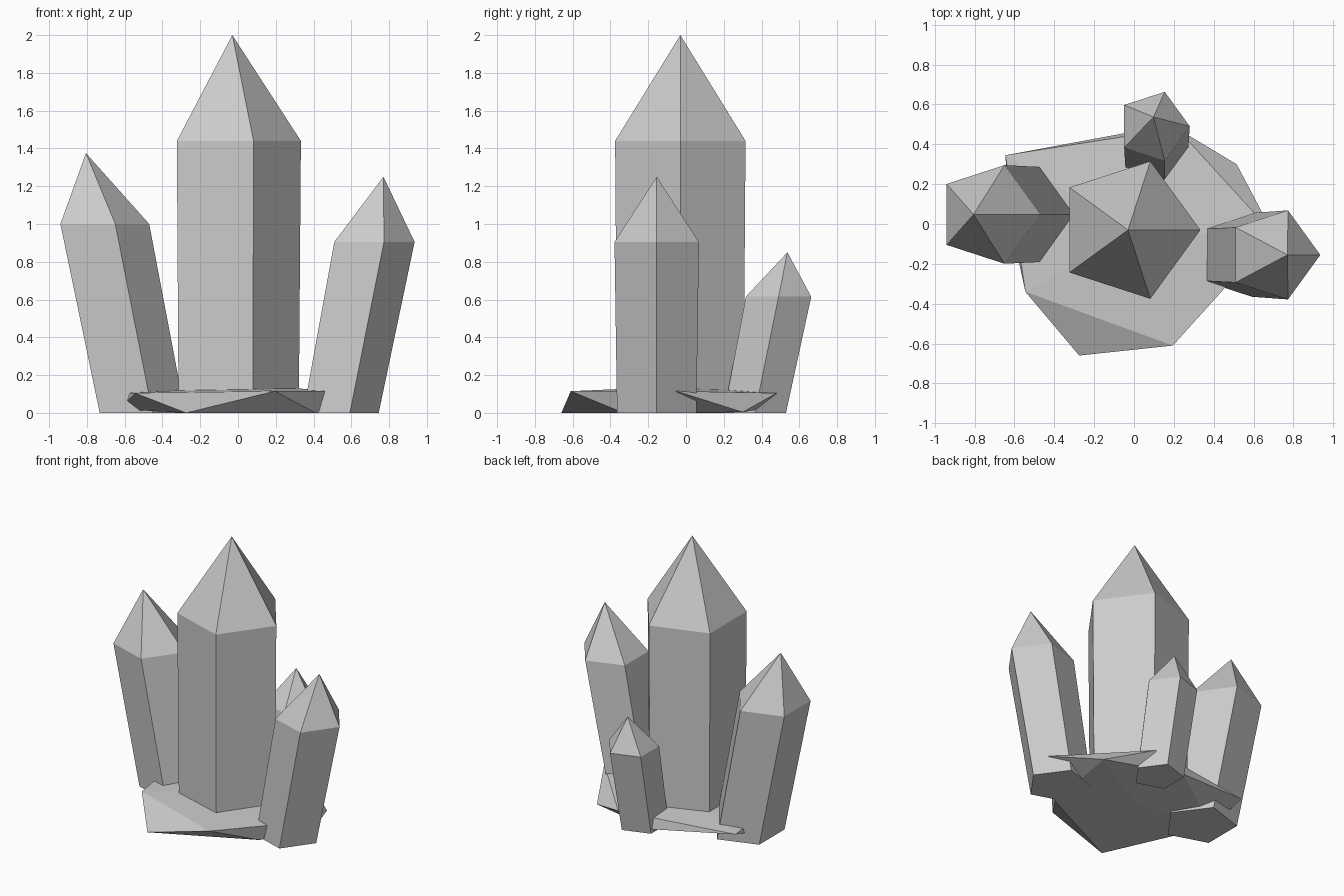
import bpy
from math import cos, sin, tau

if "Cube" in bpy.data.objects:
    bpy.data.objects.remove(bpy.data.objects["Cube"])


def make(name, verts, faces):
    me = bpy.data.meshes.new(name)
    me.from_pydata(verts, [], faces)
    ob = bpy.data.objects.new(name, me)
    bpy.context.collection.objects.link(ob)
    return ob


def crystal(name, base, r0, shoulder, r1, tip):
    """Five-sided leaning prism with a pointed tip."""
    n = 5
    verts = [(c[0] + r * cos(tau * i / n), c[1] + r * sin(tau * i / n), c[2])
             for c, r in ((base, r0), (shoulder, r1)) for i in range(n)]
    verts.append(tip)
    faces = [tuple(reversed(range(n)))]
    for i in range(n):
        j = (i + 1) % n
        faces += [(i, j, n + j, n + i), (n + i, n + j, 2 * n)]
    return make(name, verts, faces)


# Crystals
crystal("main_crystal", (-.03, -.03, .02), .352, (-.03, -.03, 1.44), .363, (-.03, -.03, 2))
crystal("left_crystal", (-.53, .048, 0), .25, (-.73, .048, 1), .26, (-.805, .048, 1.375))
crystal("right_crystal", (.524, -.155, 0), .221, (.70, -.155, .905), .235, (.77, -.155, 1.25))
crystal("back_crystal", (.098, .365, 0), .173, (.098, .49, .615), .182, (.098, .537, .85))

# Base rock: flattened irregular icosahedron
top = [(-.545, -.34, .105), (.195, -.61, .115), (.70, -.05, .115),
       (.215, .48, .105), (-.645, .345, .11)]
low = [(-.275, -.66, 0), (.41, -.33, 0), (.515, .30, .004),
       (-.05, .455, .03), (-.63, .05, .02)]
faces = []
for i in range(5):
    j = (i + 1) % 5
    faces += [(i, j, 10), (5 + j, 5 + i, 11), (i, 5 + i, j), (5 + i, 5 + j, j)]
make("base_rock", top + low + [(0, -.04, .14), (0, 0, 0)], faces)
